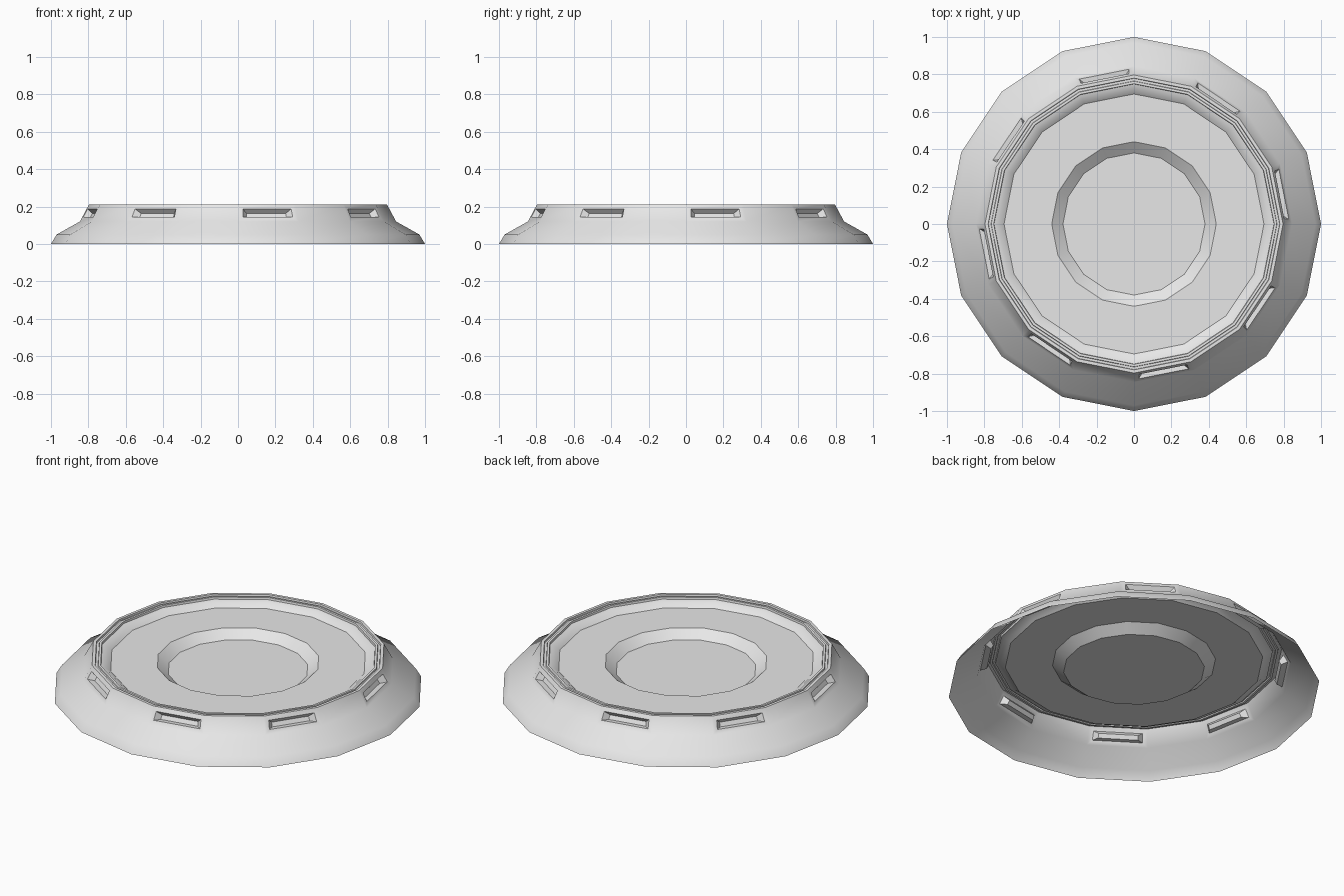
import bpy, bmesh, math
from mathutils import Vector

cube = bpy.data.objects.get("Cube")
if cube:
    bpy.data.objects.remove(cube, do_unlink=True)

SIDES = 16

grey = bpy.data.materials.new("light_grey")
grey.use_nodes = True
grey.diffuse_color = (0.8, 0.8, 0.8, 1)
grey.node_tree.nodes["Principled BSDF"].inputs["Base Color"].default_value = (0.8, 0.8, 0.8, 1)


def lathe(bm, profile):
    """Revolve (radius, height) points into open bands; return rings and bands."""
    rings = []
    for r, z in profile:
        ring = []
        for i in range(SIDES):
            a = math.tau * i / SIDES
            ring.append(bm.verts.new((r * math.cos(a), r * math.sin(a), z)))
        rings.append(ring)
    bands = []
    for low, high in zip(rings, rings[1:]):
        band = []
        for i in range(SIDES):
            j = (i + 1) % SIDES
            band.append(bm.faces.new((low[i], low[j], high[j], high[i])))
        bands.append(band)
    return rings, bands


def finish(bm, name, angle):
    mesh = bpy.data.meshes.new(name)
    bm.to_mesh(mesh)
    bm.free()
    mesh.materials.append(grey)
    obj = bpy.data.objects.new(name, mesh)
    bpy.context.collection.objects.link(obj)
    bpy.ops.object.select_all(action='DESELECT')
    obj.select_set(True)
    bpy.context.view_layer.objects.active = obj
    bpy.ops.object.shade_smooth_by_angle(angle=math.radians(angle))
    return obj


# Flared skirt with an upright wall, open underneath
bm = bmesh.new()
rings, bands = lathe(bm, [(1, 0), (0.97, 0.05), (0.845, 0.12), (0.797, 0.21)])
bm.normal_update()

# Recessed slots with flared ends on every second wall panel
slots = bands[-1][::2]
bmesh.ops.inset_individual(bm, faces=slots, thickness=0.026, use_even_offset=True)
bmesh.ops.inset_individual(bm, faces=slots, thickness=0.012, depth=-0.03,
                           use_even_offset=True)
for face in slots:
    centre = face.calc_center_median()
    along = Vector((0, 0, 1)).cross(centre).normalized()
    for v in face.verts:
        v.co -= along * (v.co - centre).dot(along) * 0.12
finish(bm, "skirt", 45)

# Top plate: stepped rim, shallow floor and sunken centre
bm = bmesh.new()
rings, bands = lathe(bm, [
    (0.797, 0.21), (0.78, 0.21), (0.778, 0.2), (0.765, 0.2), (0.763, 0.207),
    (0.75, 0.207), (0.748, 0.195), (0.725, 0.19), (0.695, 0.167),
    (0.44, 0.167), (0.38, 0.122)])
bm.faces.new(rings[-1])
finish(bm, "top_plate", 30)
